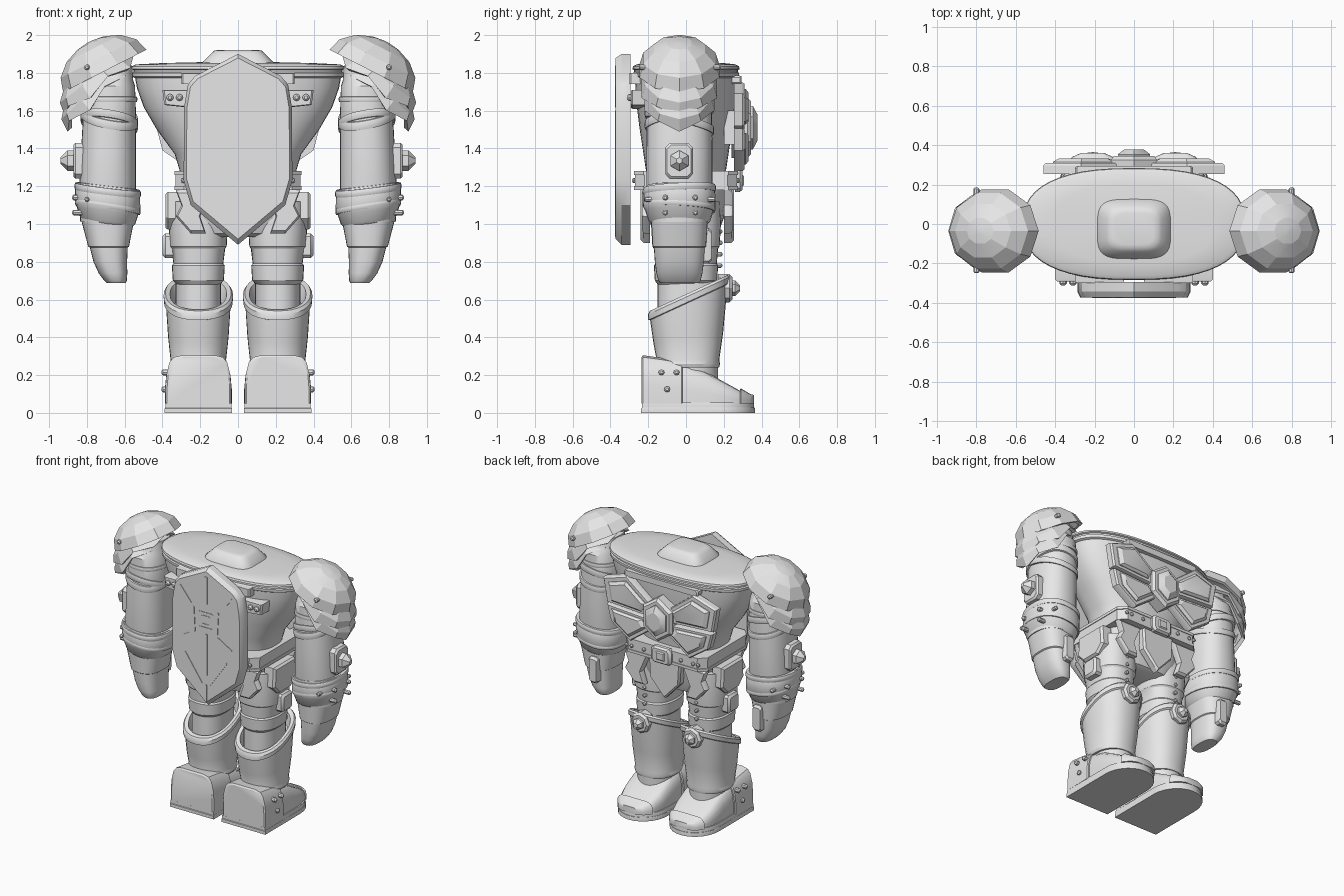
import bpy, bmesh, math
from math import sin, cos, pi, radians

if "Cube" in bpy.data.objects:
    bpy.data.objects.remove(bpy.data.objects["Cube"])

grey = bpy.data.materials.new("stone_grey")
grey.diffuse_color = (0.8, 0.8, 0.8, 1)
grey.use_nodes = True
grey.node_tree.nodes["Principled BSDF"].inputs["Base Color"].default_value = grey.diffuse_color


def skin(name, rings, caps=(True, True), mirror=False, angle=32):
    """Bridge equal-length point rings into one surface."""
    bm = bmesh.new()
    rows = [[bm.verts.new(p) for p in r] for r in rings]
    n = len(rows[0])
    for a, b in zip(rows, rows[1:]):
        for i in range(n):
            bm.faces.new((a[i], a[(i + 1) % n], b[(i + 1) % n], b[i]))
    if caps[0]:
        bm.faces.new(rows[0][::-1])
    if caps[1]:
        bm.faces.new(rows[-1])
    bmesh.ops.recalc_face_normals(bm, faces=bm.faces)
    for f in bm.faces:
        f.smooth = True
    for e in bm.edges:
        e.smooth = len(e.link_faces) == 2 and e.calc_face_angle(0) < radians(angle)
    me = bpy.data.meshes.new(name)
    bm.to_mesh(me)
    bm.free()
    me.materials.append(grey)
    ob = bpy.data.objects.new(name, me)
    bpy.context.collection.objects.link(ob)
    if mirror:
        ob.modifiers.new("mirror", 'MIRROR')
    return ob


def ell(cx, cy, z, rx, ry, p=2.0, sx=0, sy=0, n=32):
    """Superellipse ring, tilted by slopes sx and sy."""
    out = []
    for i in range(n):
        c, s = cos(2 * pi * i / n), sin(2 * pi * i / n)
        x = rx * math.copysign(abs(c) ** (2 / p), c)
        y = ry * math.copysign(abs(s) ** (2 / p), s)
        out.append((cx + x, cy + y, z + sx * x + sy * y))
    return out


def loft(name, rings, mirror=False, caps=(True, True), **kw):
    return skin(name, [ell(*r, **kw) for r in rings], caps, mirror)


def band(name, cx, cy, z, rx, ry, h, t=0.018, sx=0, sy=0):
    """Rounded strap around a limb."""
    prof = [(-.5, -.02), (-.45, t * .7), (-.2, t), (.2, t), (.45, t * .7), (.5, -.02)]
    loft(name, [(cx, cy, z + h * a, rx + d, ry + d, 2.3, sx, sy) for a, d in prof], True, (False, False))


def prism(name, pts, axis, a, b, cham=0.0, mirror=False):
    """Extrude an outline from a to b along an axis, chamfering the b end."""
    cu, cv = (sum(p[k] for p in pts) / len(pts) for k in (0, 1))
    size = max(max(abs(p[0] - cu), abs(p[1] - cv)) for p in pts)
    k = 1 - cham / size

    def ring(d, s):
        q = [(cu + (u - cu) * s, cv + (v - cv) * s) for u, v in pts]
        return [{'x': (d, u, v), 'y': (u, d, v), 'z': (u, v, d)}[axis] for u, v in q]
    rings = [ring(a, 1), ring(b, 1)]
    if cham:
        rings[1:] = [ring(b - math.copysign(min(cham, abs(b - a) * .5), b - a), 1), ring(b, k)]
    return skin(name, rings, mirror=mirror)


def rect(u0, u1, v0, v1, c=0.0):
    if not c:
        return [(u0, v0), (u1, v0), (u1, v1), (u0, v1)]
    return [(u0 + c, v0), (u1 - c, v0), (u1, v0 + c), (u1, v1 - c),
            (u1 - c, v1), (u0 + c, v1), (u0, v1 - c), (u0, v0 + c)]


def ngon(u, v, r, n=8, ry=None):
    return [(u + r * sin(2 * pi * i / n), v + (ry or r) * cos(2 * pi * i / n)) for i in range(n)]


def rivet(u, v, axis, a, b, r=0.013):
    prism("rivet", ngon(u, v, r), axis, a, b, r * .5, True)


def strip(name, p, q, w, y0, y1, mirror=False):
    dx, dz = q[0] - p[0], q[1] - p[1]
    l = math.hypot(dx, dz)
    nx, nz = -dz / l * w, dx / l * w
    prism(name, [(p[0] + nx, p[1] + nz), (q[0] + nx, q[1] + nz),
                 (q[0] - nx, q[1] - nz), (p[0] - nx, p[1] - nz)], 'y', y0, y1, 0, mirror)


# torso: wide barrel chest, rim and shallow domed lid
loft("torso", [(0, 0, z, rx, ry, 2.5) for z, rx, ry in [
    (1.12, .29, .2), (1.27, .305, .21), (1.37, .335, .225), (1.5, .43, .245),
    (1.62, .5, .26), (1.72, .535, .268), (1.775, .545, .27)]], n=48)
loft("chest_rim", [(0, 0, z, rx, ry, 2.5) for z, rx, ry in [
    (1.77, .54, .265), (1.78, .56, .28), (1.8, .562, .282), (1.805, .552, .274), (1.815, .552, .274),
    (1.82, .565, .284), (1.835, .562, .28), (1.845, .54, .262), (1.852, .4, .2), (1.858, .15, .08)]], n=48)
loft("neck_block", [(0, -.025, z, rx, ry, 4) for z, rx, ry in [
    (1.84, .19, .155), (1.86, .185, .15), (1.905, .14, .115), (1.918, .125, .1), (1.922, .1, .08)]])

# belt, buckles and pelvis
prism("belt", rect(-.33, .33, -.27, .27, .05), 'z', 1.19, 1.275)
prism("belt_trim", rect(-.335, .335, -.275, .275, .05), 'z', 1.26, 1.28)
prism("belt_trim", rect(-.335, .335, -.275, .275, .05), 'z', 1.18, 1.2)
prism("rear_buckle", rect(-.08, .08, 1.17, 1.29, .02), 'y', .26, .3, .015)
prism("buckle_stud", rect(-.035, .035, 1.2, 1.26), 'y', .29, .308, .008)
for x in (.15, .25, .29):
    for y0, y1 in ((.27, .285), (-.27, -.285)):
        rivet(x, 1.23, 'y', y0, y1)
loft("pelvis", [(0, 0, z, rx, ry, 3.2) for z, rx, ry in [
    (.93, .17, .13), (.95, .23, .17), (1.03, .28, .2), (1.19, .31, .22)]])
# loin plates front and back, hip plates
for y0, y1 in ((.2, .255), (-.19, -.24)):
    prism("loin_plate", [(-.13, 1.19), (.13, 1.19), (.12, 1.03), (0, .9), (-.12, 1.03)], 'y', y0, y1, .015)
    prism("hip_plate", [(.14, 1.18), (.33, 1.18), (.3, 1.1), (.33, 1.04), (.25, .95), (.17, .95), (.2, 1.04)],
          'y', y0, y1 * .97, .015, True)
prism("hip_side_plate", [(-.12, 1.17), (.12, 1.17), (.13, 1.03), (.07, .97), (-.07, .97), (-.13, 1.03)],
      'x', .3, .385, .015, True)
prism("hip_pouch", rect(-.05, .07, .82, .95, .015), 'x', .33, .4, .015, True)

# shield with chamfered face and engraved-style markings
half = [(.225, 1.785), (.265, 1.74), (.285, 1.62), (.288, 1.23), (.25, 1.1)]
outline = [(0, 1.9)] + half + [(0, .89)] + [(-x, z) for x, z in half[::-1]]
prism("shield", outline, 'y', -.295, -.372, .03)
yf = (-.365, -.376)
strip("shield_groove", (0, 1.64), (0, 1.84), .011, *yf)
strip("shield_groove", (0, 1.12), (0, 1.42), .011, *yf)
strip("shield_groove", (0, .93), (0, 1.05), .008, *yf)
for p, q in [((.12, 1.62), (.21, 1.73)), ((.1, 1.6), (.09, 1.42)), ((.09, 1.42), (.21, 1.35)),
             ((.03, 1.05), (.17, 1.25))]:
    strip("shield_groove", p, q, .005, *yf, mirror=True)
for r in (.055, .03):
    for a in range(4):
        c, s = cos(a * pi / 2), sin(a * pi / 2)
        strip("shield_center_square", ((c - s) * r, 1.52 + (s + c) * r), ((-c - s) * r, 1.52 + (c - s) * r), .004, *yf)
# shield brackets on the chest
prism("chest_bracket", [(.2, 1.71), (.4, 1.71), (.39, 1.63), (.2, 1.61)], 'y', -.2, -.292, .01, True)
prism("upper_bracket", rect(.05, .3, 1.74, 1.8), 'y', -.24, -.3, .01, True)
for x in (.31, .36):
    rivet(x, 1.67, 'y', -.285, -.312, .019)

# back emblem: four winged plates around a cut gem
upper = [(.05, 1.58), (.27, 1.75), (.46, 1.69), (.43, 1.52), (.1, 1.5)]
lower = [(.1, 1.485), (.43, 1.505), (.4, 1.39), (.24, 1.28), (.05, 1.42)]
for w in (upper, lower):
    prism("emblem_wing", w, 'y', .255, .31, .012, True)
    cu, cv = sum(p[0] for p in w) / 5, sum(p[1] for p in w) / 5
    prism("emblem_wing_panel", [(cu + (u - cu) * .75, cv + (v - cv) * .75) for u, v in w], 'y', .3, .332, .03, True)
prism("gem_frame", ngon(0, 1.51, .135, 6, .16), 'y', .24, .345, .02)
prism("gem", ngon(0, 1.51, .095, 6, .115), 'y', .33, .378, .045)
prism("emblem_mount", rect(-.3, .3, 1.42, 1.6), 'y', .2, .26)
prism("emblem_top_bar", rect(-.3, .3, 1.74, 1.785, .01), 'y', .22, .295, .01)

# arms
AX, AY = .688, -.035
loft("arm", [(x, AY, z, rx, ry, 2.3) for x, z, rx, ry in [
    (.69, 1.01, .145, .155), (.69, 1.2, .15, .175), (.685, 1.4, .145, .175), (.68, 1.58, .14, .172),
    (.675, 1.73, .13, .165), (.665, 1.76, .11, .14), (.66, 1.84, .1, .12)]], True)
band("upper_arm_strap", .682, AY, 1.57, .143, .174, .05, .01, .18, .25)
band("upper_arm_strap", .682, AY, 1.54, .143, .174, .045, .01, .15, -.25)
band("upper_arm_hoop", .675, AY, 1.66, .134, .168, .03, .008)
loft("cuff", [(.69, AY, z, r, r + .018, 2.3, .12) for z, r in [
    (1.0, .13), (1.015, .145), (1.07, .163), (1.09, .173), (1.16, .172), (1.2, .16), (1.205, .14)]], True)
band("cuff_strap", .69, AY, 1.18, .162, .18, .04, .014, .12, .05)
band("cuff_strap", .69, AY, 1.09, .16, .178, .035, .014, .15, -.05)
for y in (-.11, .05):
    for z in (1.06, 1.14):
        rivet(y, z, 'x', .82, .878, .015)
for y0, y1 in ((-.2, -.245), (.13, .175)):
    rivet(.8, 1.13, 'y', y0 * .9, y1 * .9, .013)
loft("hand", [(x, -.035, z, rx, ry, 2.6) for x, z, rx, ry in [
    (.69, 1.02, .14, .15), (.685, .88, .108, .142), (.684, .875, .1, .135), (.676, .8, .089, .13),
    (.662, .74, .076, .122), (.648, .7, .06, .112), (.645, .687, .05, .1)]], True)
prism("thumb", rect(.63, .7, .79, .98, .015), 'y', .06, .135, .015, True)
prism("elbow_plate", rect(-.11, .037, 1.24, 1.43, .025), 'x', .81, .872, .012, True)
prism("elbow_stud", ngon(AY, 1.335, .055, 6), 'x', .86, .94, .038, True)


# shoulder: three overlapping faceted shells tilted outward
def shell(name, cx, cz, rx, ry, h, tilt, zig=0.0):
    t, n, rings = radians(tilt), 10, []
    for k, lat in [(1, 0), (1.0, 25), (1, 50), (1, 72), (1, 86)]:
        rings.append([(rx * k * cos(radians(lat)), ry * k * cos(radians(lat)), h * sin(radians(lat)))] * n)
    rings = [[(.9 * r[0] * (.97), .9 * r[1], r[2] * .8)] * n for r, in [(q[0],) for q in rings[::-1]]] + rings
    pts = []
    for j, ring in enumerate(rings):
        row = []
        for i, (a, b, z) in enumerate(ring):
            g = 2 * pi * (i + .0) / n
            if j in (4, 5):
                z += zig * (-1 if i % 2 == 0 else 1)
            x, y = a * cos(g), b * sin(g)
            row.append((cx + x * cos(t) + z * sin(t), -.035 + y, cz - x * sin(t) + z * cos(t)))
        pts.append(row)
    skin(name, pts, mirror=True, angle=14)


shell("shoulder_dome", .705, 1.81, .248, .222, .175, 27)
shell("shoulder_plate_middle", .735, 1.725, .238, .21, .14, 37, .018)
shell("shoulder_plate_lower", .745, 1.665, .235, .195, .125, 44, .018)
rivet(.8, 1.83, 'y', -.18, -.25, .015)
rivet(.8, 1.83, 'y', .12, .185, .015)

# legs
LX = .21
loft("thigh", [(LX, 0, z, rx, ry, 2.4) for z, rx, ry in [
    (.68, .115, .15), (.7, .135, .165), (.78, .14, .17), (.79, .132, .163), (.87, .142, .17),
    (.88, .15, .178), (1.0, .157, .185), (1.12, .15, .18)]], True)
loft("knee_joint", [(LX, .01, z, .12, .16, 2.3) for z in (.5, .7)], True)
for z in (.78, .84, .9, .96):
    rivet(LX, z, 'y', .15, .192, .012)
S = .46
loft("shin", [(LX, y, z, rx, ry, 2.3, 0, s) for y, z, rx, ry, s in [
    (.01, .24, .145, .165, 0), (.01, .26, .152, .17, 0), (.01, .28, .147, .166, 0), (.012, .4, .16, .185, .15),
    (.015, .585, .172, .205, S), (.015, .59, .182, .215, S), (.015, .62, .184, .217, S),
    (.015, .635, .174, .207, S), (.015, .63, .15, .18, S), (.015, .55, .13, .17, S)]], True)
loft("ankle", [(LX, .03, z, .13, .14) for z in (.18, .25)], True)
prism("knee_plate", ngon(LX, .66, .075, 8), 'y', .17, .245, .015, True)
prism("knee_stud", ngon(LX, .66, .042, 6), 'y', .23, .285, .025, True)


# boots: heel block, sloping toe, layered sole
def arch(y, w, h, zb=.05):
    prof = [(1, 0), (1, .35), (.97, .6), (.88, .85), (.75, .96), (.5, 1)]
    prof += [(-u, v) for u, v in prof[::-1]]
    return [(LX + u * w, y, zb + v * h) for u, v in prof]


skin("boot", [arch(*a) for a in [(-.1, .16, .22), (-.01, .163, .21), (.1, .165, .17), (.2, .16, .115),
                                 (.29, .135, .065), (.335, .1, .04), (.35, .07, .02)]], mirror=True)
skin("heel_guard", [arch(*a) for a in [(-.235, .165, .245), (-.228, .174, .255), (-.12, .176, .24),
                                       (-.025, .177, .222), (-.018, .172, .215)]], mirror=True)
skin("toe_cap", [arch(*a) for a in [(.285, .14, .075), (.29, .145, .08), (.34, .105, .05), (.36, .06, .045)]],
     mirror=True)
sole = [(LX - .178, -.237), (LX + .178, -.237)] + [
    (LX + .178 * cos(pi * i / 14), .17 + .195 * sin(pi * i / 14)) for i in range(15)]
prism("sole", sole, 'z', 0, .028, .005, True)
prism("sole_welt", [(LX + (x - LX) * .98, y * .985) for x, y in sole], 'z', .02, .055, .006, True)
for y, z in ((-.13, .215), (-.05, .215), (-.1, .125)):
    rivet(y, z, 'x', LX + .15, LX + .195, .016)
